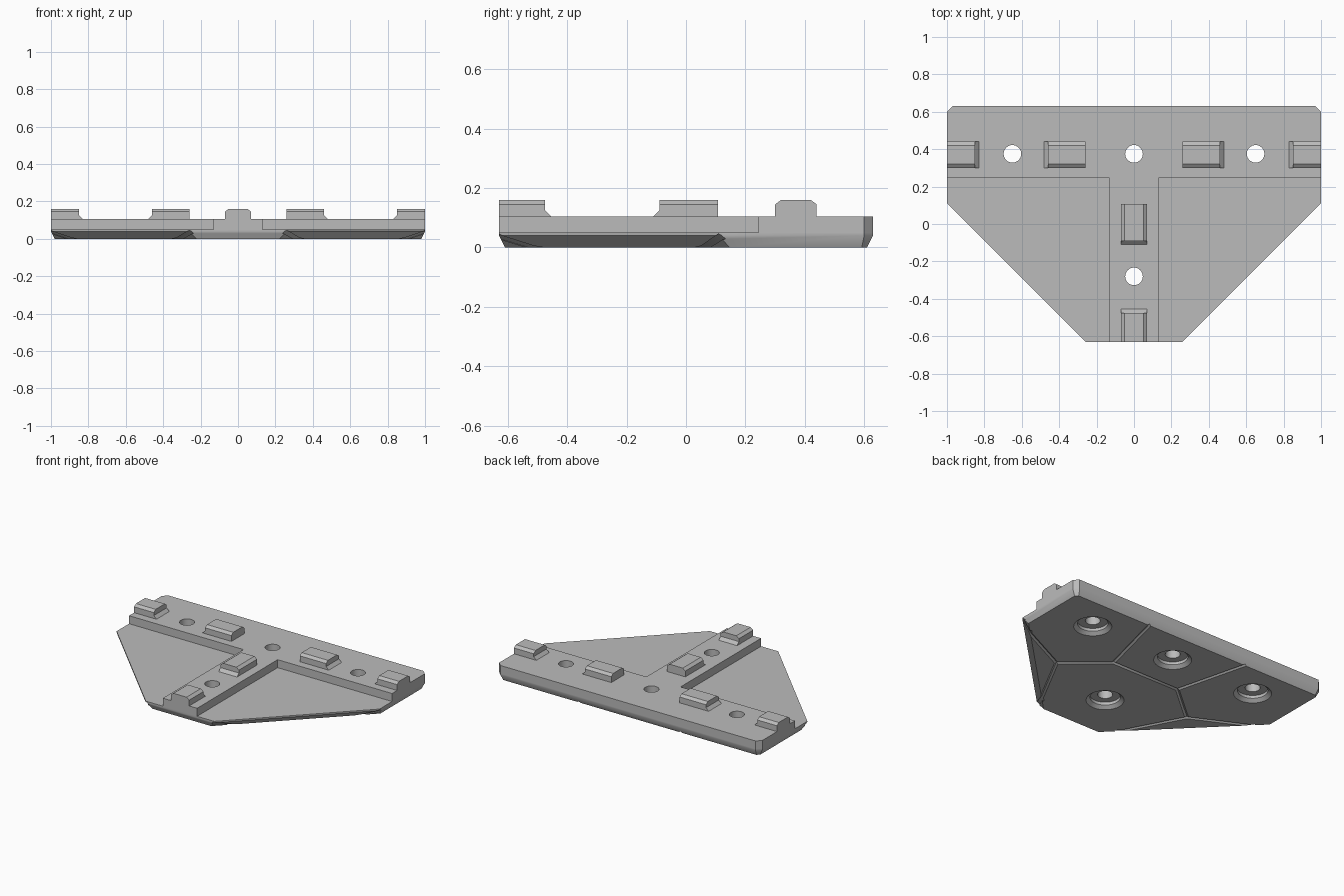
import bpy, bmesh, math
from mathutils import Vector

cube = bpy.data.objects.get("Cube")
if cube:
    bpy.data.objects.remove(cube, do_unlink=True)

grey = bpy.data.materials.new("plain_grey")
grey.use_nodes = True
grey.diffuse_color = (0.5, 0.5, 0.5, 1)
grey.node_tree.nodes["Principled BSDF"].inputs["Base Color"].default_value = (0.5, 0.5, 0.5, 1)


def add_loft(bm, rings):
    """Closed solid through rings of equal point count."""
    loops = [[bm.verts.new(p) for p in ring] for ring in rings]
    n = len(loops[0])
    for low, high in zip(loops, loops[1:]):
        for i in range(n):
            j = (i + 1) % n
            bm.faces.new((low[i], low[j], high[j], high[i]))
    bm.faces.new(loops[0][::-1])
    bm.faces.new(loops[-1])


def make(name, *solids):
    bm = bmesh.new()
    for rings in solids:
        add_loft(bm, rings)
    bmesh.ops.recalc_face_normals(bm, faces=bm.faces)
    mesh = bpy.data.meshes.new(name)
    bm.to_mesh(mesh)
    bm.free()
    mesh.materials.append(grey)
    ob = bpy.data.objects.new(name, mesh)
    bpy.context.collection.objects.link(ob)
    return ob


def combine(target, other, operation):
    mod = target.modifiers.new("bool", 'BOOLEAN')
    mod.object, mod.operation, mod.solver = other, operation, 'EXACT'
    bpy.context.view_layer.objects.active = target
    bpy.ops.object.modifier_apply(modifier=mod.name)
    bpy.data.objects.remove(other, do_unlink=True)


def mirrored(half):
    """Complete an outline from its +x half."""
    return half + [(-x, y) for x, y in reversed(half)]


def at(points, z):
    return [(x, y, z) for x, y in points]


# Thin base plate with chamfered underside
outline = mirrored([(0.26, -0.63), (1, 0.11), (1, 0.6), (0.97, 0.63)])
inset = mirrored([(0.223, -0.61), (0.98, 0.147), (0.98, 0.592), (0.962, 0.61)])
body = make("base_plate", [at(inset, 0), at(outline, 0.04), at(outline, 0.05)])

# Raised T-shaped rail
tee = mirrored([(0.13, -0.63), (0.13, 0.245), (1, 0.245), (1, 0.6), (0.97, 0.63)])
combine(body, make("rail", [at(tee, 0.05), at(tee, 0.105)]), 'UNION')


# Stepped bolt holes
def circle(x, y, r, z, n=32):
    return [(x + r * math.cos(math.tau * i / n), y + r * math.sin(math.tau * i / n), z)
            for i in range(n)]


bore = [(0.131, -0.01), (0.095, 0.02), (0.095, 0.04), (0.047, 0.04), (0.047, 0.2)]
for x, y in [(-0.65, 0.375), (0, 0.375), (0.65, 0.375), (0, -0.28)]:
    combine(body, make("cutter", [circle(x, y, r, z) for r, z in bore]), 'DIFFERENCE')


# V-shaped grooves dividing the underside
def groove(path):
    path = [Vector(p) for p in path]
    run = path[-1] - path[0]
    side = Vector((-run.y, run.x, 0)).normalized() * 0.024
    down, up = Vector((0, 0, -0.01)), Vector((0, 0, 0.01))
    rings = [[p - side + down, p + side + down, p + up] for p in path]
    combine(body, make("cutter", rings), 'DIFFERENCE')


def edge_path(a, b):
    """Groove running flat, then climbing the diagonal chamfer."""
    return [(a[0] + (b[0] - a[0]) * t, a[1] + (b[1] - a[1]) * t, z)
            for t, z in [(0, 0), (0.763, 0), (1.15, 0.06)]]


groove([(-0.26, 0.11, 0), (0.26, 0.11, 0)])
for s in (1, -1):
    groove([(s * 0.26, 0.11, 0), (s * 0.4, 0.66, 0)])
    groove([(s * 0.26, 0.11, 0), (s * 0.53, -0.12, 0)])
    groove(edge_path((s * 0.53, -0.12), (s, 0.11)))
    groove(edge_path((s * 0.53, -0.12), (s * 0.26, -0.63)))

body.data.materials.clear()
body.data.materials.append(grey)
bpy.ops.object.select_all(action='DESELECT')
body.select_set(True)
bpy.context.view_layer.objects.active = body
bpy.ops.object.shade_smooth_by_angle(angle=math.radians(30))


# Locating tabs: chamfered block with a small sloped foot at one end
def tab(name, x, y, length, angle):
    section = [(-0.07, 0), (0.07, 0), (0.07, 0.04), (0.05, 0.055), (-0.05, 0.055), (-0.07, 0.04)]
    block = [[(u, v, z) for v, z in section] for u in (0, length)]
    wedge = [(length, 0), (length + 0.02, 0), (length, 0.02)]
    foot = [[(u, v, z) for u, z in wedge] for v in (-0.07, 0.07)]
    ob = make(name, block, foot)
    ob.location = (x, y, 0.105)
    ob.rotation_euler.z = math.radians(angle)


tab("left_end_tab", 1, 0.37, 0.15, 180)
tab("left_inner_tab", 0.26, 0.37, 0.2, 0)
tab("right_end_tab", -1, 0.37, 0.15, 0)
tab("right_inner_tab", -0.26, 0.37, 0.2, 180)
tab("stem_inner_tab", 0, 0.107, 0.197, -90)
tab("stem_end_tab", 0, -0.63, 0.155, 90)
